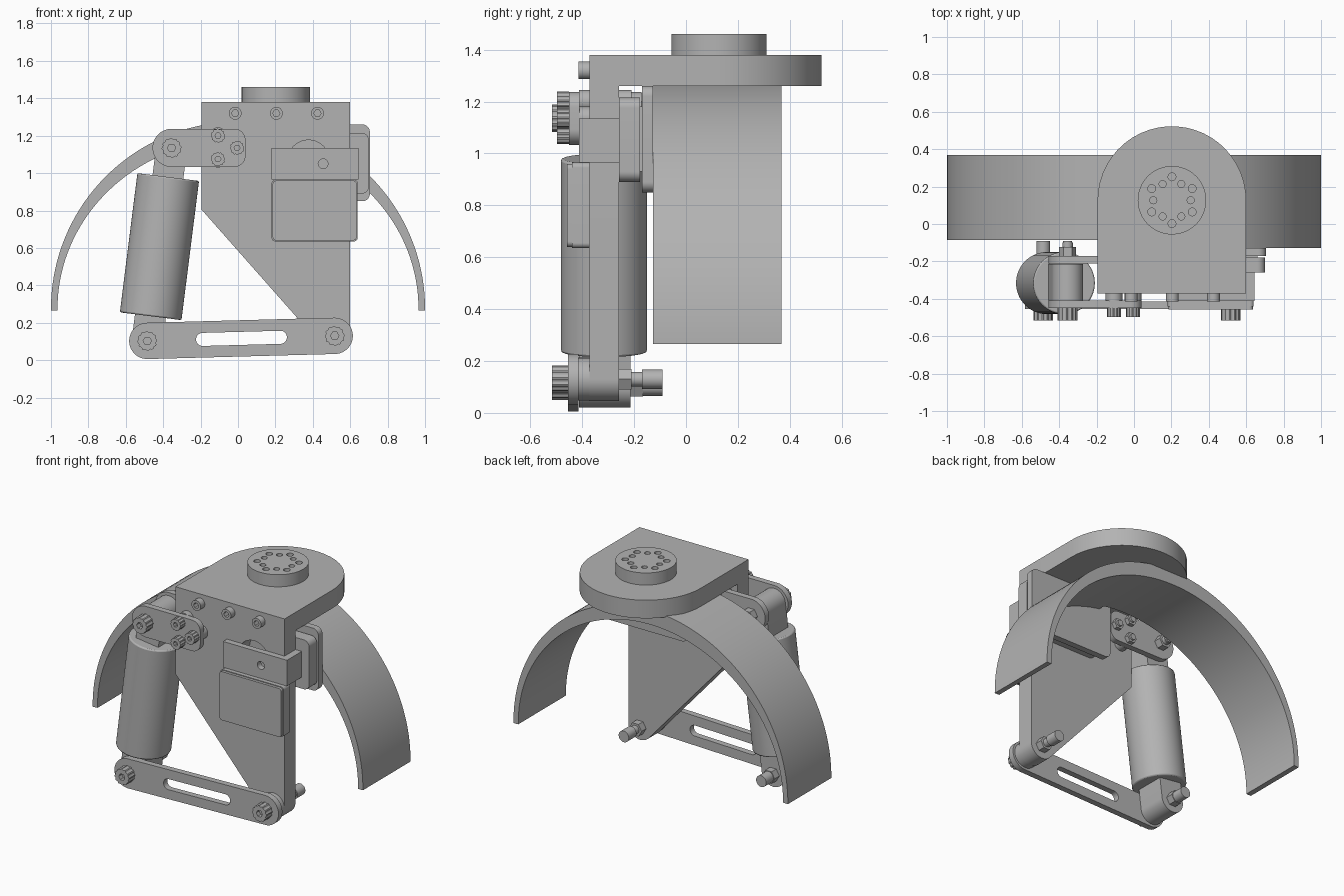
import bpy, bmesh
from math import pi, sin, cos, acos, atan2, hypot, radians

cube = bpy.data.objects.get("Cube")
if cube:
    bpy.data.objects.remove(cube, do_unlink=True)

metal = bpy.data.materials.new("plain grey metal")
metal.use_nodes = True
grey = (0.45, 0.45, 0.45, 1)
metal.diffuse_color = grey
metal.node_tree.nodes["Principled BSDF"].inputs["Base Color"].default_value = grey


def finish(ob):
    ob.data.materials.append(metal)
    bpy.ops.object.select_all(action='DESELECT')
    ob.select_set(True)
    bpy.context.view_layer.objects.active = ob
    bpy.ops.object.shade_smooth_by_angle(angle=radians(30))
    return ob


def circle(x, y, r, n=32, turn=0):
    return [(x + r * cos(turn + 2 * pi * i / n), y + r * sin(turn + 2 * pi * i / n))
            for i in range(n)]


def hull(*discs):
    """Outline wrapped round discs (x, y, radius) listed counter-clockwise."""
    normals = []
    for (x1, y1, r1), (x2, y2, r2) in zip(discs, discs[1:] + discs[:1]):
        turn = acos(max(-1, min(1, (r1 - r2) / hypot(x2 - x1, y2 - y1))))
        normals.append(atan2(y2 - y1, x2 - x1) - turn)
    pts = []
    for i, (x, y, r) in enumerate(discs):
        if r == 0:
            pts.append((x, y))
            continue
        start = normals[i - 1]
        sweep = (normals[i] - start) % (2 * pi)
        n = max(4, int(sweep * 8))
        pts += [(x + r * cos(start + sweep * k / n), y + r * sin(start + sweep * k / n))
                for k in range(n + 1)]
    return pts


def box_outline(x1, x2, y1, y2, r=0):
    return hull((x1 + r, y1 + r, r), (x2 - r, y1 + r, r), (x2 - r, y2 - r, r), (x1 + r, y2 - r, r))


def prism(name, loops, low, high, upright=False):
    """Extrude an outline with holes along y, or along z when upright."""
    cu = bpy.data.curves.new(name, 'CURVE')
    cu.dimensions = '2D'
    cu.fill_mode = 'BOTH'
    cu.extrude = (high - low) / 2
    for loop in loops:
        sp = cu.splines.new('POLY')
        sp.points.add(len(loop) - 1)
        for p, (x, y) in zip(sp.points, loop):
            p.co = (x, y, 0, 1)
        sp.use_cyclic_u = True
    tmp = bpy.data.objects.new(name, cu)
    bpy.context.collection.objects.link(tmp)
    deps = bpy.context.evaluated_depsgraph_get()
    me = bpy.data.meshes.new_from_object(tmp.evaluated_get(deps))
    bpy.data.objects.remove(tmp, do_unlink=True)
    bm = bmesh.new()
    bm.from_mesh(me)
    bmesh.ops.remove_doubles(bm, verts=bm.verts, dist=0.0002)
    bmesh.ops.recalc_face_normals(bm, faces=bm.faces)
    bm.to_mesh(me)
    bm.free()
    ob = bpy.data.objects.new(name, me)
    bpy.context.collection.objects.link(ob)
    mid = (low + high) / 2
    if upright:
        ob.location.z = mid
    else:
        ob.location.y = mid
        ob.rotation_euler.x = pi / 2
    return finish(ob)


def rod(name, x, z, r, low, high, n=32):
    return prism(name, [circle(x, z, r, n)], low, high)


def socket_head(name, x, z, r, front, back):
    """Knurled cap with a hexagonal recess."""
    n = 48
    knurl = [(x + r * (1 - 0.09 * (i // 2 % 2)) * cos(2 * pi * i / n),
              z + r * (1 - 0.09 * (i // 2 % 2)) * sin(2 * pi * i / n)) for i in range(n)]
    mid = (front + back) / 2
    prism(name + "_rim", [knurl, circle(x, z, r * 0.42, 6)], front, mid)
    prism(name + "_base", [knurl], mid, back)


# Main bracket: upright plate, D-shaped flange and drilled boss
prism("main_plate", [hull((-0.195, 0.805, 0), (0.515, 0.13, 0.085), (0.6, 1.38, 0), (-0.195, 1.38, 0)),
                     circle(0.377, 1.065, 0.112)], -0.372, -0.258)
prism("top_flange", [hull((-0.195, -0.258, 0), (0.6, -0.258, 0), (0.2025, 0.125, 0.3975))],
      1.26, 1.38, True)
holes = []
for k in range(6):
    a, b = pi / 2 + k * pi / 3, k * pi / 3
    holes.append(circle(0.203 + 0.125 * cos(a), 0.127 + 0.125 * sin(a), 0.021, 16))
    holes.append(circle(0.203 + 0.1 * cos(b), 0.127 + 0.1 * sin(b), 0.019, 16))
prism("pivot_boss", [circle(0.203, 0.127, 0.183, 64)] + holes, 1.38, 1.46, True)
for x in (-0.015, 0.205, 0.425):
    prism("flange_screw", [circle(x, 1.32, 0.034), circle(x, 1.32, 0.019, 6)], -0.415, -0.37)


# Fender: arch that thins towards its ends, wider on the left half
def arch(start, end, n=40):
    angles = [start + (end - start) * i / n for i in range(n + 1)]
    outer = [(cos(a), 0.275 + sin(a)) for a in angles]
    inner = [(0.965 * cos(a), 0.275 + 0.905 * sin(a)) for a in reversed(angles)]
    return outer + inner


split = radians(80)
prism("fender_left", [arch(-0.01, split)], -0.128, 0.368)
prism("fender_right", [arch(split, pi + 0.01)], -0.085, 0.368)

# Caliper behind the plate
prism("caliper_front", [box_outline(0.1, 0.7, 0.89, 1.215, 0.04)], -0.258, -0.178)
prism("caliper_core", [box_outline(0.14, 0.66, 0.93, 1.18)], -0.18, -0.165)
prism("caliper_back", [box_outline(0.08, 0.705, 0.85, 1.26, 0.04)], -0.17, -0.128)

# Front clamp and cover
prism("clamp_block", [box_outline(0.18, 0.645, 0.965, 1.135), circle(0.455, 1.05, 0.026, 20)],
      -0.412, -0.372)
prism("clamp_side", [box_outline(0.6, 0.645, 0.965, 1.135)], -0.372, -0.258)
prism("clamp_cover", [box_outline(0.18, 0.64, 0.635, 0.965, 0.02)], -0.44, -0.372)
prism("cover_face", [box_outline(0.185, 0.635, 0.64, 0.96, 0.02)], -0.458, -0.44)

# Upper arm: two plates clamped through the main plate
top_pin, low_pin, main_pin = (-0.355, 1.135), (-0.485, 0.103), (0.517, 0.13)
arm = hull((*top_pin, 0.102), (-0.02, 1.093, 0.06), (-0.02, 1.177, 0.06))
for side, y in (("front", -0.45), ("back", -0.212)):
    prism("arm_plate_" + side, [arm], y, y + 0.04)
for x, z in ((-0.107, 1.2), (-0.107, 1.075), (-0.005, 1.135)):
    socket_head("arm_bolt", x, z, 0.038, -0.498, -0.45)
    rod("arm_spacer_front", x, z, 0.045, -0.412, -0.37)
    rod("arm_spacer_back", x, z, 0.045, -0.26, -0.21)
    rod("arm_nut", x, z, 0.036, -0.174, -0.145, 6)
    rod("arm_bolt_end", x, z, 0.02, -0.15, -0.132, 16)

# Shock absorber: eyed shaft inside a fat barrel
prism("shock_shaft", [hull((*low_pin, 0.083), (*top_pin, 0.083))], -0.412, -0.214)
tilt = atan2(top_pin[0] - low_pin[0], top_pin[1] - low_pin[1])
bpy.ops.mesh.primitive_cylinder_add(vertices=64, radius=0.166, depth=0.75,
                                    location=(-0.42, -0.316, 0.607), rotation=(0, tilt, 0))
barrel = bpy.context.object
barrel.name = "shock_barrel"
bevel = barrel.modifiers.new("edge", 'BEVEL')
bevel.width = 0.008
bevel.segments = 2
bevel.limit_method = 'ANGLE'
finish(barrel)

# Lower link with a slot
u = (main_pin[0] - low_pin[0], main_pin[1] - low_pin[1])
along = [(low_pin[0] + u[0] * t, low_pin[1] + u[1] * t) for t in (0.295, 0.71)]
prism("lower_link", [hull((*low_pin, 0.097), (*main_pin, 0.097)),
                     hull((*along[0], 0.035), (*along[1], 0.035))], -0.455, -0.415)
rod("link_spacer", *main_pin, 0.083, -0.416, -0.37)

# Pivot bolts with nuts and thick ends
for name, pin, nut_front in (("top", top_pin, -0.174), ("low", low_pin, -0.215), ("main", main_pin, -0.26)):
    front = -0.45 if name == "top" else -0.455
    socket_head(name + "_pivot_head", *pin, 0.053, -0.517, front)
    rod(name + "_pivot_nut", *pin, 0.046, nut_front, nut_front + 0.05, 6)
    rod(name + "_pivot_shank", *pin, 0.028, nut_front, -0.1)
    rod(name + "_pivot_tip", *pin, 0.037 if name != "top" else 0.024, -0.17, -0.09)
